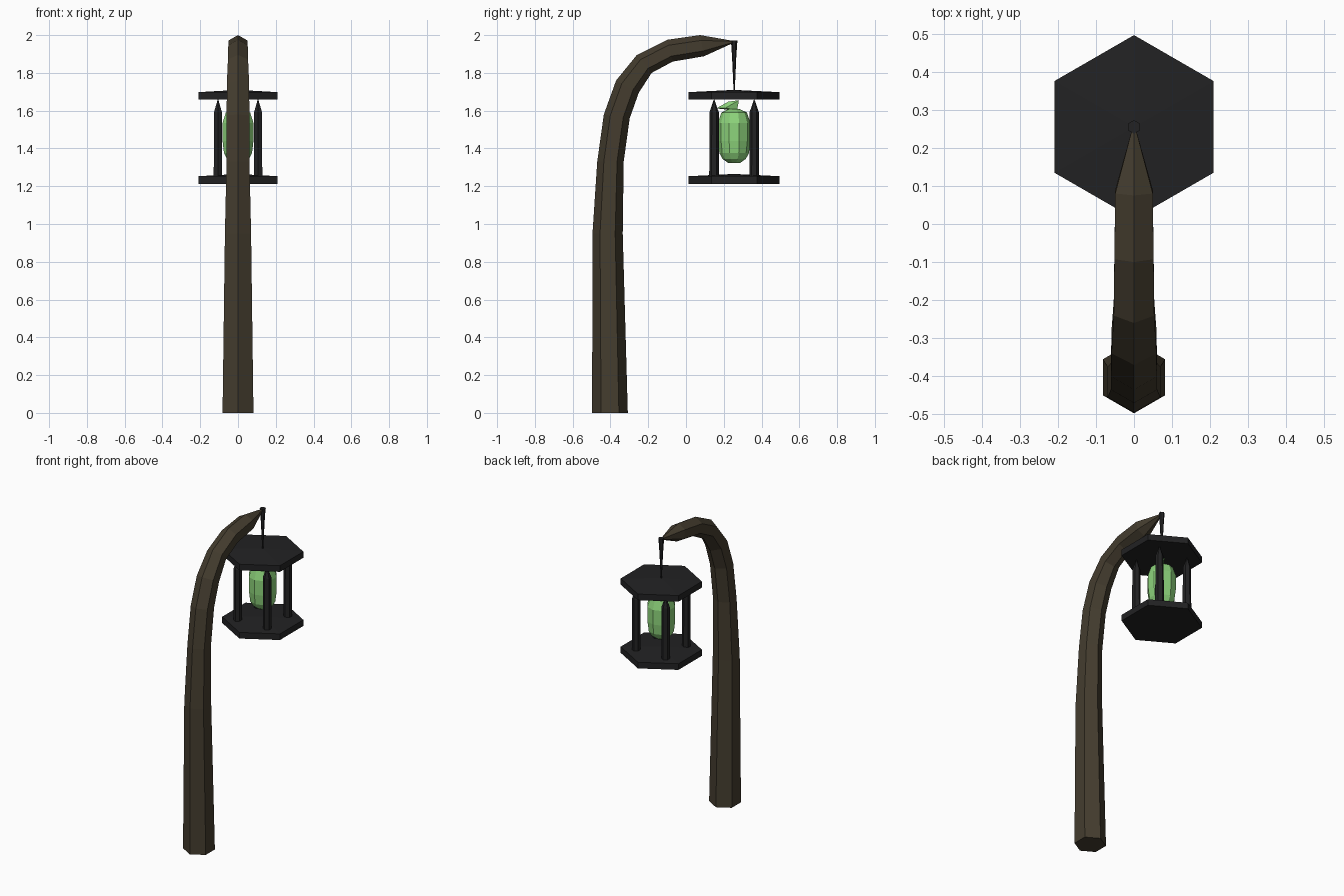
import bpy, math
from mathutils import Vector

if "Cube" in bpy.data.objects:
    bpy.data.objects.remove(bpy.data.objects["Cube"])

CY = 0.255  # lantern axis


def material(name, rgb):
    m = bpy.data.materials.new(name)
    m.diffuse_color = (*rgb, 1)
    m.use_nodes = True
    m.node_tree.nodes["Principled BSDF"].inputs["Base Color"].default_value = m.diffuse_color
    return m


wood = material("dark wood", (0.058, 0.046, 0.028))
iron = material("black iron", (0.016, 0.016, 0.017))
green = material("glowing green", (0.27, 0.66, 0.20))


def mesh_object(name, verts, faces, mat):
    me = bpy.data.meshes.new(name)
    me.from_pydata(verts, [], faces)
    me.materials.append(mat)
    me.validate()
    ob = bpy.data.objects.new(name, me)
    bpy.context.collection.objects.link(ob)
    return ob


def loft(name, rings, mat):
    """Join equal rings of points into a closed skin."""
    n = len(rings[0])
    verts = [p for r in rings for p in r]
    faces = [(k * n + i, k * n + (i + 1) % n, (k + 1) * n + (i + 1) % n, (k + 1) * n + i)
             for k in range(len(rings) - 1) for i in range(n)]
    faces.append(tuple(reversed(range(n))))
    faces.append(tuple(range(len(verts) - n, len(verts))))
    return mesh_object(name, verts, faces, mat)


def turned(name, profile, sides, x, y, mat, turn=math.pi / 2):
    """Lathe (radius, height) points around a vertical axis."""
    rings = [[(x + r * math.cos(turn + math.tau * i / sides),
               y + r * math.sin(turn + math.tau * i / sides), z) for i in range(sides)]
             for r, z in profile]
    return loft(name, rings, mat)


# Curved hexagonal post: outer and inner edge points (y, z)
outer = [(-.497, 0), (-.495, .95), (-.47, 1.33), (-.435, 1.58), (-.37, 1.76),
         (-.26, 1.895), (-.10, 1.975), (.075, 2.0), (.258, 1.968)]
inner = [(-.308, 0), (-.335, .95), (-.33, 1.33), (-.298, 1.56), (-.25, 1.695),
         (-.182, 1.80), (-.07, 1.86), (.095, 1.888), (.258, 1.962)]
rings = []
for o, i in zip(outer, inner):
    o, i = Vector((0, *o)), Vector((0, *i))
    mid, arm = (o + i) / 2, (o - i) / 2
    side = Vector((arm.length, 0, 0))
    rings.append([mid + arm * math.cos(a) + side * math.sin(a)
                  for a in (math.tau * k / 6 for k in range(6))])
loft("curved_post", rings, wood)

# Hanging spike between the post tip and the lantern
turned("hanger", [(.006, 1.95), (.018, 1.972), (.016, 1.955), (.011, 1.88), (.003, 1.70)][:0:-1],
       6, 0, CY, iron)

# Hexagonal plates with a slight peak
for name, z in (("bottom_plate", 1.213), ("top_plate", 1.658)):
    turned(name, [(.241, z), (.241, z + .04), (.002, z + .052)], 6, 0, CY, iron)

# Four pointed pillars
for sx in (-1, 1):
    for sy in (-1, 1):
        turned("pillar", [(.026, 1.25), (.025, 1.59), (.002, 1.658)],
               6, sx * .106, CY + sy * .106, iron)

# Faceted green fruit
turned("fruit", [(.03, 1.322), (.062, 1.345), (.078, 1.375), (.086, 1.44), (.086, 1.535),
                 (.068, 1.59), (.03, 1.608)], 10, 0, CY, green)

# Leaf on the fruit, folded along its midrib
leaf = [(0, .27, 1.60), (-.03, .21, 1.615), (0, .16, 1.612), (.03, .21, 1.615),
        (0, .225, 1.648), (0, .28, 1.655)]
mesh_object("leaf", leaf, [(0, 1, 5), (1, 4, 5), (1, 2, 4), (2, 3, 4), (3, 5, 4),
                           (3, 0, 5), (0, 3, 2, 1)], green)
